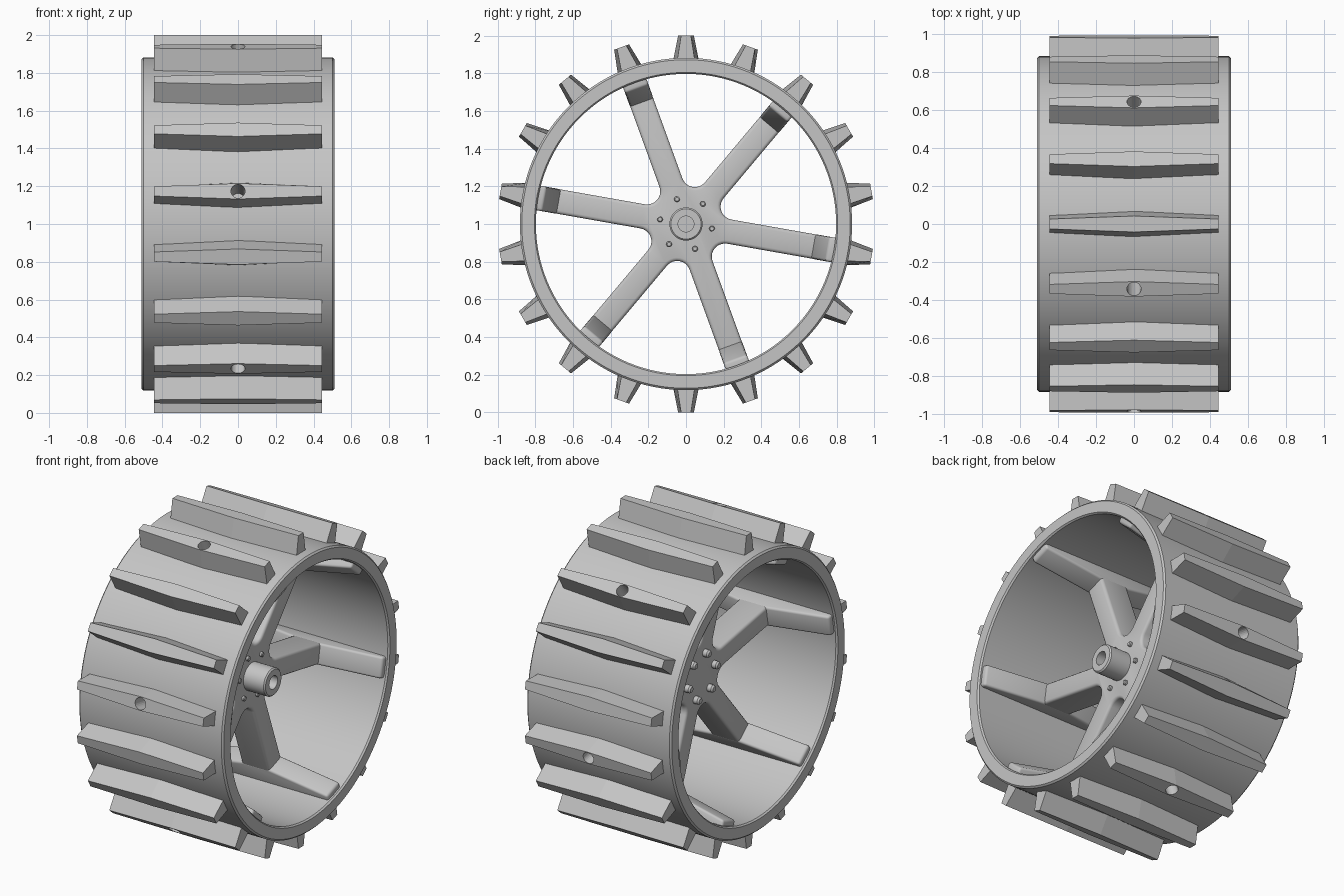
import bpy, bmesh, math

if "Cube" in bpy.data.objects:
    bpy.data.objects.remove(bpy.data.objects["Cube"], do_unlink=True)

grey = bpy.data.materials.new("plain grey")
grey.use_nodes = True
grey.diffuse_color = (0.56, 0.56, 0.56, 1)
grey.node_tree.nodes["Principled BSDF"].inputs["Base Color"].default_value = (0.56, 0.56, 0.56, 1)

SPOKE_ANGLES = [math.radians(50 + 60 * k) for k in range(6)]
ARM = 0.065            # half width of a spoke


def place(a, x, r, t=0.0):
    """Axle position x, radius r and sideways offset t at angle a round the axle."""
    return (x, r * math.cos(a) - t * math.sin(a), 1 + r * math.sin(a) + t * math.cos(a))


def finish(bm, name):
    bmesh.ops.remove_doubles(bm, verts=bm.verts, dist=1e-5)
    bmesh.ops.recalc_face_normals(bm, faces=bm.faces)
    mesh = bpy.data.meshes.new(name)
    bm.to_mesh(mesh)
    bm.free()
    mesh.materials.append(grey)
    ob = bpy.data.objects.new(name, mesh)
    bpy.context.collection.objects.link(ob)
    return ob


def select(ob):
    bpy.ops.object.select_all(action='DESELECT')
    ob.select_set(True)
    bpy.context.view_layer.objects.active = ob


def modify(ob, kind, **settings):
    mod = ob.modifiers.new(kind.lower(), kind)
    for key, value in settings.items():
        setattr(mod, key, value)
    select(ob)
    bpy.ops.object.modifier_apply(modifier=mod.name)


def smooth(ob):
    select(ob)
    bpy.ops.object.shade_smooth_by_angle(angle=math.radians(32))


def prism(bm, lower, upper):
    """Close two matching outlines into a solid."""
    lo = [bm.verts.new(p) for p in lower]
    hi = [bm.verts.new(p) for p in upper]
    bm.faces.new(lo)
    bm.faces.new(hi)
    for i in range(len(lo)):
        j = (i + 1) % len(lo)
        bm.faces.new((lo[i], lo[j], hi[j], hi[i]))


def lathe(bm, profile, steps, centre=(0, 0, 1), closed=False):
    """Spin an (x, r) profile about a line parallel to the axle."""
    verts = [bm.verts.new((x, centre[1], centre[2] + r)) for x, r in profile]
    count = len(verts) if closed else len(verts) - 1
    edges = [bm.edges.new((verts[i], verts[(i + 1) % len(verts)])) for i in range(count)]
    bmesh.ops.spin(bm, geom=verts + edges, cent=centre, axis=(1, 0, 0),
                   angle=2 * math.pi, steps=steps, use_merge=True)


# Rim: a wide ring with small chamfers
bm = bmesh.new()
half = [(0.50, 0.797), (0.51, 0.805), (0.51, 0.872), (0.50, 0.882)]
lathe(bm, half + [(-x, r) for x, r in reversed(half)], 128, closed=True)
rim = finish(bm, "rim")

# Lugs: tapered bars, widest at mid length
def lug_outline(a, r, mid, end):
    pts = [(-0.445, -end), (0, -mid), (0.445, -end), (0.445, end), (0, mid), (-0.445, end)]
    return [place(a, x, r, t) for x, t in pts]

bm = bmesh.new()
for k in range(18):
    a = math.radians(90 + 20 * k)
    prism(bm, lug_outline(a, 0.86, 0.070, 0.048), lug_outline(a, 1.0, 0.042, 0.026))
lugs = finish(bm, "tread_lugs")

# Spider: six arms with rounded webs between them
outline = []
for a in SPOKE_ANGLES:
    outline += [(a, 0.83, -ARM), (a, 0.83, ARM)]
    fillet = 0.07
    c = 2 * (ARM + fillet)
    for i in range(11):
        d = math.radians(240 - 12 * i)      # direction relative to the web's middle line
        outline.append((a + math.pi / 6, c + fillet * math.cos(d), fillet * math.sin(d)))
bm = bmesh.new()
prism(bm, [place(a, -0.1, r, t) for a, r, t in outline],
      [place(a, 0.1, r, t) for a, r, t in outline])
spider = finish(bm, "spoke_spider")
modify(spider, 'BEVEL', width=0.018, segments=3, limit_method='ANGLE', angle_limit=math.radians(40))

# Pads: sloping feet that carry each arm out to both rim edges
foot = [(-0.49, 0.83), (-0.49, 0.762), (-0.09, 0.685), (0.09, 0.685), (0.49, 0.762), (0.49, 0.83)]
bm = bmesh.new()
for a in SPOKE_ANGLES:
    prism(bm, [place(a, x, r, -ARM - 0.001) for x, r in foot],
          [place(a, x, r, ARM + 0.001) for x, r in foot])
pads = finish(bm, "spoke_pads")
modify(pads, 'BEVEL', width=0.014, segments=3, limit_method='ANGLE', angle_limit=math.radians(40))

# Radial holes through every third lug into the spoke ends
bm = bmesh.new()
for a in SPOKE_ANGLES:
    ring = [(0.037 * math.cos(i * math.pi / 12), 0.037 * math.sin(i * math.pi / 12)) for i in range(24)]
    prism(bm, [place(a, x, 0.72, t) for x, t in ring], [place(a, x, 1.1, t) for x, t in ring])
cutter = finish(bm, "hole_cutter")
cutter.hide_render = True
for ob in (rim, lugs, spider, pads):
    modify(ob, 'BOOLEAN', operation='DIFFERENCE', solver='EXACT', object=cutter)
bpy.data.objects.remove(cutter, do_unlink=True)

# Hub boss with a blind bore
bm = bmesh.new()
lathe(bm, [(0.05, 0), (0.05, 0.088), (0.242, 0.088), (0.25, 0.08), (0.25, 0.042), (0.11, 0.042), (0.11, 0)], 48)
boss = finish(bm, "hub_boss")

# Bolts: round heads on one face, small tips on the other
bm = bmesh.new()
for a in SPOKE_ANGLES:
    lathe(bm, [(-0.09, 0), (-0.09, 0.024), (-0.128, 0.024), (-0.138, 0.016), (-0.138, 0)], 20, place(a, 0, 0.14))
    lathe(bm, [(0.09, 0), (0.09, 0.015), (0.112, 0.015), (0.116, 0.010), (0.116, 0)], 16, place(a, 0, 0.14))
bolts = finish(bm, "hub_bolts")

for ob in (rim, spider, pads, boss, bolts):
    smooth(ob)
